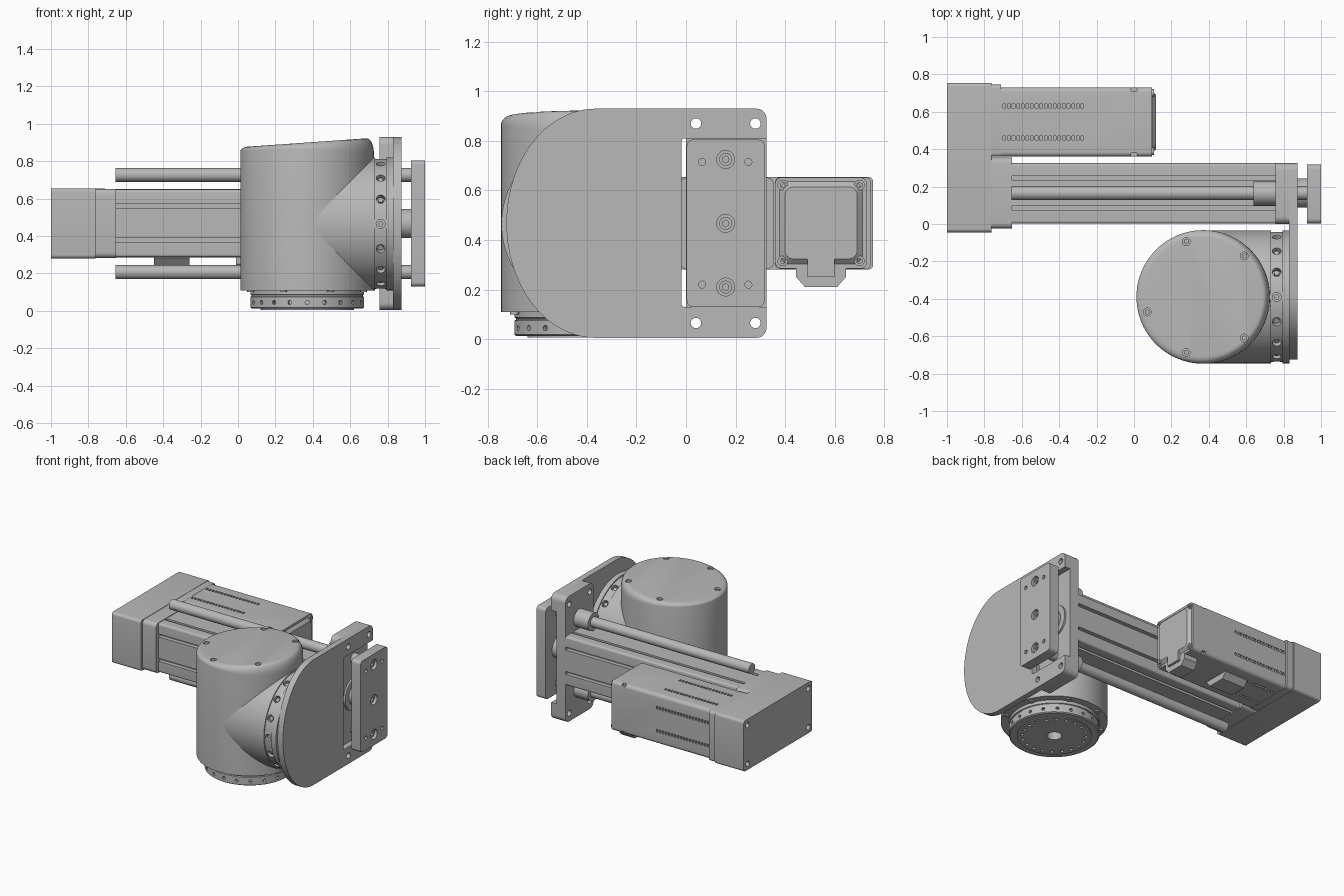
import bpy, bmesh, math
from mathutils import Vector

if "Cube" in bpy.data.objects:
    bpy.data.objects.remove(bpy.data.objects["Cube"])

metal = bpy.data.materials.new("Satin grey metal")
metal.use_nodes = True
grey = (0.48, 0.48, 0.48, 1)
metal.diffuse_color = grey
metal.node_tree.nodes["Principled BSDF"].inputs["Base Color"].default_value = grey
parts = []


def finish(name, bm):
    bmesh.ops.recalc_face_normals(bm, faces=bm.faces)
    mesh = bpy.data.meshes.new(name)
    bm.to_mesh(mesh)
    bm.free()
    mesh.materials.append(metal)
    ob = bpy.data.objects.new(name, mesh)
    bpy.context.collection.objects.link(ob)
    parts.append(ob)
    return ob


def rod(name, start, end, r, sides=32):
    start, end = Vector(start), Vector(end)
    d = end - start
    bm = bmesh.new()
    bmesh.ops.create_cone(bm, cap_ends=True, segments=sides, radius1=r, radius2=r, depth=d.length)
    bm.transform(d.to_track_quat("Z", "Y").to_matrix().to_4x4())
    bmesh.ops.translate(bm, verts=bm.verts, vec=(start + end) / 2)
    return finish(name, bm)


def rounded(y0, y1, z0, z1, r):
    pts = []
    for cy, cz, a0 in ((y1 - r, z1 - r, 0), (y0 + r, z1 - r, 90), (y0 + r, z0 + r, 180), (y1 - r, z0 + r, 270)):
        for i in range(7):
            a = math.radians(a0 + 15 * i)
            pts.append((cy + r * math.cos(a), cz + r * math.sin(a)))
    return pts


def prism(name, outline, x0, x1, taper=1):
    """Extrude a y-z outline along x, optionally shrinking the far end."""
    cy = (max(p[0] for p in outline) + min(p[0] for p in outline)) / 2
    cz = (max(p[1] for p in outline) + min(p[1] for p in outline)) / 2
    bm = bmesh.new()
    near = [bm.verts.new((x0, y, z)) for y, z in outline]
    far = [bm.verts.new((x1, cy + (y - cy) * taper, cz + (z - cz) * taper)) for y, z in outline]
    bm.faces.new(near)
    bm.faces.new(far)
    for i in range(len(near)):
        j = (i + 1) % len(near)
        bm.faces.new((near[i], near[j], far[j], far[i]))
    return finish(name, bm)


def box(name, x0, x1, y0, y1, z0, z1):
    return prism(name, [(y0, z0), (y1, z0), (y1, z1), (y0, z1)], x0, x1)


def cut(target, cutters):
    """Subtract all cutters from the target, then discard them."""
    bm = bmesh.new()
    for c in cutters:
        bm.from_mesh(c.data)
        parts.remove(c)
        bpy.data.objects.remove(c)
    tool = finish("cutter", bm)
    tool.hide_render = True
    mod = target.modifiers.new("cut", "BOOLEAN")
    mod.operation, mod.solver, mod.object = "DIFFERENCE", "EXACT", tool
    bpy.context.view_layer.objects.active = target
    bpy.ops.object.modifier_apply(modifier=mod.name)
    parts.remove(tool)
    bpy.data.objects.remove(tool)


def lathe(name, rings, sides=96):
    """Solid made of coaxial rings, each given as a point function of the angle."""
    bm = bmesh.new()
    loops = [[bm.verts.new(f(2 * math.pi * i / sides)) for i in range(sides)] for f in rings]
    for a, b in zip(loops, loops[1:]):
        for i in range(sides):
            j = (i + 1) % sides
            bm.faces.new((a[i], a[j], b[j], b[i]))
    bm.faces.new(loops[0])
    bm.faces.new(loops[-1])
    return finish(name, bm)


# Rotary joint housing: upright drum with a sloping, rounded lid
CX, CY, CZ, R = 0.37, -0.39, 0.465, 0.357


def lid_z(x):
    return 0.875 + 0.07 * (x - 0.01)


def drum_ring(r, drop):
    def point(a):
        x = CX + r * math.cos(a)
        steep = 0.02 + 0.07 * ((x - CX) / R * 0.5 + 0.5) ** 2
        return (x, CY + r * math.sin(a), lid_z(x) - drop * steep if drop is not None else 0.11)
    return point


fillet = [drum_ring(R - 0.04 * (1 - math.cos(t)), 1 - math.sin(t))
          for t in (math.pi / 2 * i / 6 for i in range(7))]
drum = lathe("joint_drum", [drum_ring(R, None)] + fillet)
lid_spots = [(CX + 0.31 * math.cos(math.radians(a)), CY + 0.31 * math.sin(math.radians(a)))
             for a in (45, 107, 195, 253, 315)]
cut(drum, [rod("c", (x, y, lid_z(x) - 0.03), (x, y, 1), 0.021, 20) for x, y in lid_spots])
for x, y in lid_spots:
    rod("lid_screw", (x, y, lid_z(x) - 0.04), (x, y, lid_z(x) - 0.008), 0.014, 6)

# Sideways neck with a grooved band of screw holes


def neck_ring(x, r):
    return lambda a: (x, CY + r * math.cos(a), CZ + r * math.sin(a))


neck = lathe("joint_neck", [neck_ring(x, r) for x, r in (
    (CX, 0.355), (0.733, 0.355), (0.733, 0.347), (0.793, 0.347), (0.793, 0.355), (0.832, 0.355))])


def spoke(i, n, r):
    a = 2 * math.pi * i / n
    return r * math.cos(a), r * math.sin(a)


def neck_point(i, r, n=16):
    c, s = spoke(i, n, r)
    return (0.763, CY + c, CZ + s)


cut(neck, [rod("c", neck_point(i, 0.31), neck_point(i, 0.4), 0.024, 20) for i in range(16)])
for i in range(16):
    rod("neck_screw", neck_point(i, 0.3), neck_point(i, 0.335), 0.014, 12)

# Output flange underneath, with radial and face holes
flange = lathe("output_flange", [
    (lambda a, r=r, z=z: (CX + r * math.cos(a), CY + r * math.sin(a), z)) for r, z in (
        (0.25, 0.006), (0.25, 0.012), (0.295, 0.012), (0.303, 0.018),
        (0.303, 0.075), (0.297, 0.078), (0.297, 0.084), (0.303, 0.087), (0.303, 0.115))])


def flange_point(i, n, r, z):
    c, s = spoke(i, n, r)
    return (CX + c, CY + s, z)


holes = [rod("c", flange_point(i, 20, 0.28, 0.045), flange_point(i, 20, 0.33, 0.045), 0.011, 12) for i in range(20)]
holes += [rod("c", flange_point(i, 20, 0.215, -0.05), flange_point(i, 20, 0.215, 0.035), 0.012, 12) for i in range(20)]
holes.append(rod("c", (CX, CY, -0.05), (CX, CY, 0.09), 0.05))
cut(flange, holes)
for i in range(8):
    rod("drum_bottom_screw", flange_point(i + 0.5, 8, 0.328, 0.1), flange_point(i + 0.5, 8, 0.328, 0.115), 0.018, 16)

# Mounting plate: rounded front end, notch around the slide
outline = rounded(-0.3, 0.325, 0.005, 0.93, 0.04)
outline = outline[:7] + [(-0.365 + 0.36 * math.cos(a), 0.4675 + 0.4625 * math.sin(a))
                         for a in (math.pi * (0.5 + i / 48) for i in range(49))] + outline[21:]
plate = prism("mounting_plate", outline, 0.83, 0.875)
corners = [(y, z) for y in (0.04, 0.28) for z in (0.065, 0.87)]
cut(plate, [prism("c", rounded(-0.018, 0.5, 0.13, 0.81, 0.012), 0.8, 0.9)]
    + [rod("c", (0.7, y, z), (0.95, y, z), 0.021) for y, z in corners])

# Front flange of the linear slide
end = prism("slide_front_flange", rounded(0, 0.325, 0.005, 0.93, 0.04), 0.757, 0.831)
cut(end, [rod("c", (0.7, y, z), (0.95, y, z), 0.021) for y, z in corners])
SY = 0.165
rod("piston_collar", (0.83, SY, 0.467), (0.845, SY, 0.467), 0.12, 48)
rod("piston_rod", (0.75, SY, 0.467), (0.93, SY, 0.467), 0.078, 48)

# Tool plate with counterbored screws
tool = prism("tool_plate", rounded(0.003, 0.317, 0.13, 0.805, 0.025), 0.925, 1)
bolts = [(SY - 0.005, z) for z in (0.21, 0.467, 0.725)]
pins = [(y, z) for y in (0.065, 0.252) for z in (0.22, 0.715)]
cut(tool, [rod("c", (0.965, y, z), (1.1, y, z), 0.036) for y, z in bolts]
    + [rod("c", (0.97, y, z), (1.1, y, z), 0.014, 16) for y, z in pins])
for y, z in bolts:
    screw = rod("tool_screw", (0.96, y, z), (0.985, y, z), 0.026, 24)
    cut(screw, [rod("c", (0.97, y, z), (1.1, y, z), 0.014, 6)])

# Guide rods and their bearings
for z in (0.207, 0.727):
    rod("guide_rod", (-0.655, SY, z), (0.93, SY, z), 0.037)
    rod("guide_bearing", (0.64, SY, z), (0.76, SY, z), 0.065)

# Slide body: extrusion with T-slots on all four sides
body = prism("slide_body", rounded(0.002, 0.325, 0.287, 0.648, 0.015), -0.66, 0.76)
slots = []
for z in (0.38, 0.56):
    for y in (0.002, 0.325):
        slots.append(box("c", -0.7, 0.8, y - 0.03, y + 0.03, z - 0.011, z + 0.011))
for y in (0.085, 0.245):
    for z in (0.287, 0.648):
        slots.append(box("c", -0.7, 0.8, y - 0.011, y + 0.011, z - 0.03, z + 0.03))
cut(body, slots)

# Belt gearbox joining slide and motor
gear = prism("gearbox", rounded(-0.045, 0.755, 0.28, 0.655, 0.02), -1, -0.763)
cut(gear, [rod("c", (-1.1, y, z), (-0.97, y, z), 0.02, 20) for y in (0.0, 0.71) for z in (0.325, 0.61)])
prism("gearbox_slide_adapter", rounded(-0.025, 0.355, 0.282, 0.652, 0.03), -0.765, -0.653)
prism("gearbox_motor_adapter", rounded(0.36, 0.745, 0.282, 0.653, 0.02), -0.765, -0.71)

# Motor with cooling combs and corner notches
MY, MZ = 0.545, 0.468
motor = prism("motor_body", rounded(0.36, 0.73, 0.285, 0.652, 0.025), -0.715, 0.097)
cuts = []
for off in (-0.085, 0.085):
    for i in range(18):
        x = -0.7 + i * 0.0245
        for z in (0.285, 0.652):
            cuts.append(box("c", x, x + 0.014, MY + off - 0.011, MY + off + 0.011, z - 0.015, z + 0.015))
        cuts.append(box("c", x, x + 0.014, 0.715, 0.75, MZ + off - 0.011, MZ + off + 0.011))
for y in (0.35, 0.71):
    for z in (0.275, 0.635):
        cuts.append(box("c", -0.015, 0.015, y, y + 0.03, z, z + 0.03))
cut(motor, cuts)
prism("motor_end_cap", rounded(0.375, 0.715, 0.3, 0.638, 0.04), 0.095, 0.117, 0.86)
for y in (0.39, 0.7):
    for z in (0.315, 0.622):
        ring = rod("cap_screw", (0.08, y, z), (0.108, y, z), 0.021, 20)
        cut(ring, [rod("c", (0.098, y, z), (0.15, y, z), 0.011, 6)])

# Cable sockets under the motor
for x0, x1, low in ((-0.45, -0.26, 0.24), (-0.01, 0.1, 0.21)):
    prism("cable_socket", [(0.445, 0.29), (0.445, low + 0.04), (0.48, low), (0.61, low),
                           (0.645, low + 0.04), (0.645, 0.29)], x0, x1)
box("socket_bridge", 0.09, 0.118, 0.49, 0.6, 0.25, 0.335)

# Smooth round surfaces while keeping crisp edges
bpy.ops.object.select_all(action="DESELECT")
for ob in parts:
    ob.select_set(True)
bpy.context.view_layer.objects.active = parts[0]
bpy.ops.object.shade_smooth_by_angle(angle=math.radians(30))
